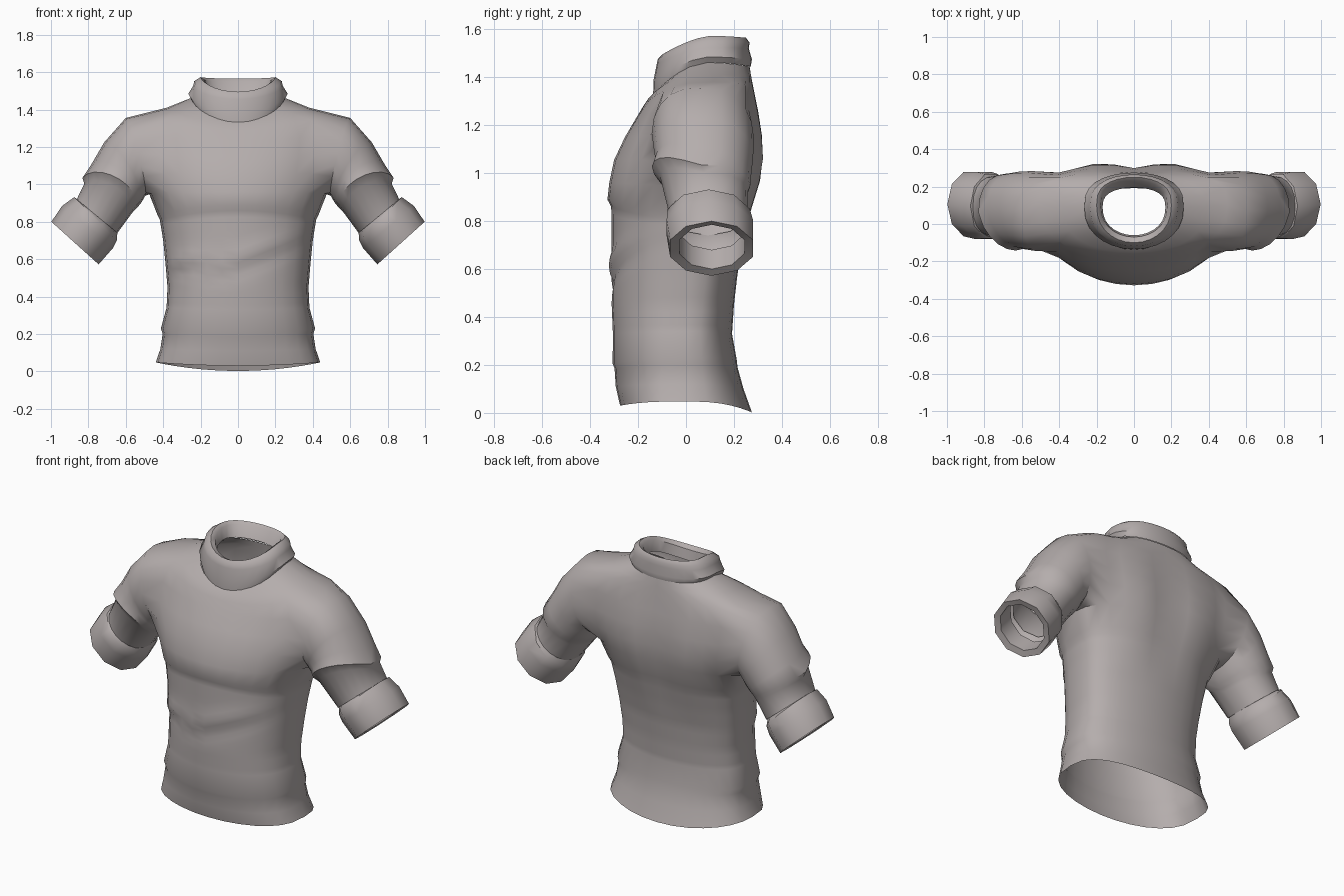
import bpy, bmesh, math

if "Cube" in bpy.data.objects:
    bpy.data.objects.remove(bpy.data.objects["Cube"])

N = 28          # columns around the torso and collar
SIDE = 3        # armhole half-width in columns

wool = bpy.data.materials.new("warm_grey_wool")
wool.diffuse_color = (0.46, 0.42, 0.415, 1)
wool.use_nodes = True
wool.node_tree.nodes["Principled BSDF"].inputs["Base Color"].default_value = wool.diffuse_color


def half_ring(bm, r, front, back, rise=2.0):
    """Right half of a body ring, front centre to back centre; low powers are squarer."""
    w, yf, yb, ys, zf, zs, zb = r
    out = []
    for j in range(-N // 4, N // 4 + 1):
        a = 2 * math.pi * j / N
        s = abs(math.sin(a))
        ye, ze, full = (yf, zf, front) if j < 0 else (yb, zb, back)
        x = 0 if abs(j) == N // 4 else w * math.cos(a)
        out.append(bm.verts.new((x, ys + (ye - ys) * s ** full, zs + (ze - zs) * s ** rise)))
    return out


def sleeve_ring(bm, r, n, full=1.0):
    """Ring across the arm: top x, z, bottom x, z, front y, back y, front pull to the body."""
    tx, tz, bx, bz, yf, yb, pull = r
    out = []
    for k in range(n):
        a = 2 * math.pi * k / n
        c, s = math.cos(a), math.sin(a)
        p = pull * max(0, s)
        sy = math.copysign(abs(s) ** full, s)
        out.append(bm.verts.new(((tx + bx) / 2 + c * (tx - bx) / 2 - p * 0.75,
                                 (yf + yb) / 2 + sy * (yf - yb) / 2,
                                 (tz + bz) / 2 + c * (tz - bz) / 2 + p)))
    return out


def bridge(bm, loops):
    """Join closed loops with quads."""
    for a, b in zip(loops, loops[1:]):
        n = len(a)
        for k in range(n):
            bm.faces.new((a[k], a[(k + 1) % n], b[(k + 1) % n], b[k]))


def finish(bm, name, angle=40, merge=0.001):
    """Mirror to the left side, make the object and smooth it."""
    bmesh.ops.mirror(bm, geom=bm.verts[:] + bm.edges[:] + bm.faces[:],
                     axis='X', merge_dist=merge)
    bmesh.ops.remove_doubles(bm, verts=bm.verts[:], dist=0.0005)
    bmesh.ops.recalc_face_normals(bm, faces=bm.faces[:])
    if name == "sweater_body":
        shape_cloth(bm)
    me = bpy.data.meshes.new(name)
    bm.to_mesh(me)
    bm.free()
    me.materials.append(wool)
    ob = bpy.data.objects.new(name, me)
    bpy.context.collection.objects.link(ob)
    bpy.ops.object.select_all(action='DESELECT')
    ob.select_set(True)
    bpy.context.view_layer.objects.active = ob
    bpy.ops.object.shade_smooth_by_angle(angle=math.radians(angle))


def shape_cloth(bm):
    """Spine hollow on the back and diagonal drag folds on the front."""
    for v in bm.verts:
        x, y, z = v.co
        if y > 0.15 and abs(x) < 0.4:
            h = max(0, 1 - abs(z - 1.05) / 0.45)
            v.co.y += h * (0.016 * math.exp(-((abs(x) - 0.18) / 0.1) ** 2)
                           - 0.022 * math.exp(-(x / 0.1) ** 2))
        if y < -0.1 and 0.4 < z < 0.8:
            # (slope, height at centre, middle x, half length)
            for m, c, mid, half in ((0.42, 0.60, 0.08, 0.28), (0.3, 0.68, -0.3, 0.15)):
                d = (z - m * x - c) / 0.035
                fade = max(0, 1 - ((x - mid) / half) ** 2)
                v.co.y -= 0.016 * fade * (math.exp(-d * d) - 0.7 * math.exp(-(d + 1.6) ** 2))


# Torso rings: half width, front y, back y, side y, front z, side z, back z
torso = [
    (.44, -.275, .275, 0, .03, .048, .002),
    (.415, -.293, .24, 0, .11, .12, .10),
    (.403, -.298, .215, 0, .185, .20, .19),
    (.412, -.306, .212, 0, .205, .23, .22),
    (.382, -.305, .192, 0, .33, .34, .33),
    (.377, -.31, .20, .01, .45, .45, .45),
    (.388, -.31, .215, .025, .58, .58, .58),
    (.40, -.31, .24, .04, .72, .70, .70),
    (.418, -.312, .268, .05, .86, .81, .82),
    (.432, -.328, .28, .06, .89, .84, .86),
    (.475, -.32, .312, .08, .96, .95, .97),
    (.50, -.30, .318, .09, 1.055, 1.06, 1.06),
    (.52, -.255, .315, .10, 1.15, 1.16, 1.16),
    (.53, -.205, .30, .10, 1.235, 1.27, 1.26),
    (.50, -.175, .283, .10, 1.285, 1.38, 1.35),
    (.38, -.155, .275, .095, 1.315, 1.41, 1.41),
    (.25, -.133, .268, .09, 1.335, 1.462, 1.445),
]
rows = []
for i, r in enumerate(torso):
    rows.append(r)
    if 4 <= i <= 7:      # extra rows where the belly folds lie
        for t in (.25, .5, .75):
            rows.append(tuple(p + (q - p) * t for p, q in zip(r, torso[i + 1])))

bm = bmesh.new()
lo, hi = len(rows) - 7, len(rows) - 3
grid = []
for i, r in enumerate(rows):
    chest = lo < i <= hi
    front = .68 if i < 2 else .74
    grid.append(half_ring(bm, r, front, .45 if chest else .78,
                          1.3 if i == len(rows) - 1 else 2))
mid = N // 4
for i in range(len(grid) - 1):
    for j in range(N // 2):
        if lo <= i < hi and mid - SIDE <= j < mid + SIDE:
            continue     # armhole
        bm.faces.new((grid[i][j], grid[i][j + 1], grid[i + 1][j + 1], grid[i + 1][j]))

# Armhole loop: top, front edge, bottom, back edge
hole = [grid[hi][mid - k] for k in range(SIDE + 1)]
hole += [grid[i][mid - SIDE] for i in range(hi - 1, lo, -1)]
hole += [grid[lo][mid + k] for k in range(-SIDE, SIDE + 1)]
hole += [grid[i][mid + SIDE] for i in range(lo + 1, hi)]
hole += [grid[hi][mid + k] for k in range(SIDE, 0, -1)]
inside = [v for i in range(lo + 1, hi) for v in grid[i][mid - SIDE + 1:mid + SIDE]]
bmesh.ops.delete(bm, geom=inside, context='VERTS')

# Sleeves grow from the armholes, with one slanted fold above the elbow
sleeve = [
    (.60, 1.355, .495, .94, -.143, .283, .02),
    (.715, 1.225, .515, .905, -.135, .28, .04),
    (.785, 1.105, .535, .88, -.128, .272, .07),
    (.832, 1.035, .555, .86, -.142, .268, .08),
    (.822, 1.003, .568, .845, -.108, .258, .06),
    (.862, .92, .645, .74, -.07, .255, 0),
]
bridge(bm, [hole] + [sleeve_ring(bm, r, len(hole), .85) for r in sleeve])
finish(bm, "sweater_body", 45)

# Rolled cuffs with an inner lining
cuff = [
    (.86, .92, .645, .74, -.068, .25, 0),
    (.875, .932, .648, .70, -.085, .275, 0),
    (.94, .885, .668, .66, -.09, .288, 0),
    (.998, .80, .745, .572, -.075, .288, 0),
    (.97, .785, .768, .60, -.035, .25, 0),
    (.90, .87, .695, .68, -.035, .25, 0),
]
bm = bmesh.new()
bridge(bm, [sleeve_ring(bm, r, 10) for r in cuff])
finish(bm, "sleeve_cuffs", 40)

# Folded collar, outer base up over the rim and down inside
collar = [
    (.25, -.137, .27, .09, 1.332, 1.462, 1.445),
    (.266, -.135, .275, .09, 1.39, 1.485, 1.475),
    (.24, -.122, .262, .09, 1.455, 1.525, 1.52),
    (.234, -.118, .265, .09, 1.475, 1.552, 1.545),
    (.20, -.10, .25, .10, 1.495, 1.573, 1.565),
    (.178, -.07, .232, .10, 1.48, 1.558, 1.55),
    (.168, -.06, .195, .09, 1.42, 1.49, 1.49),
]
bm = bmesh.new()
grid = [half_ring(bm, r, .87, .7, 1.3) for r in collar]
for a, b in zip(grid, grid[1:]):
    for j in range(N // 2):
        bm.faces.new((a[j], a[j + 1], b[j + 1], b[j]))
finish(bm, "collar", 50)
